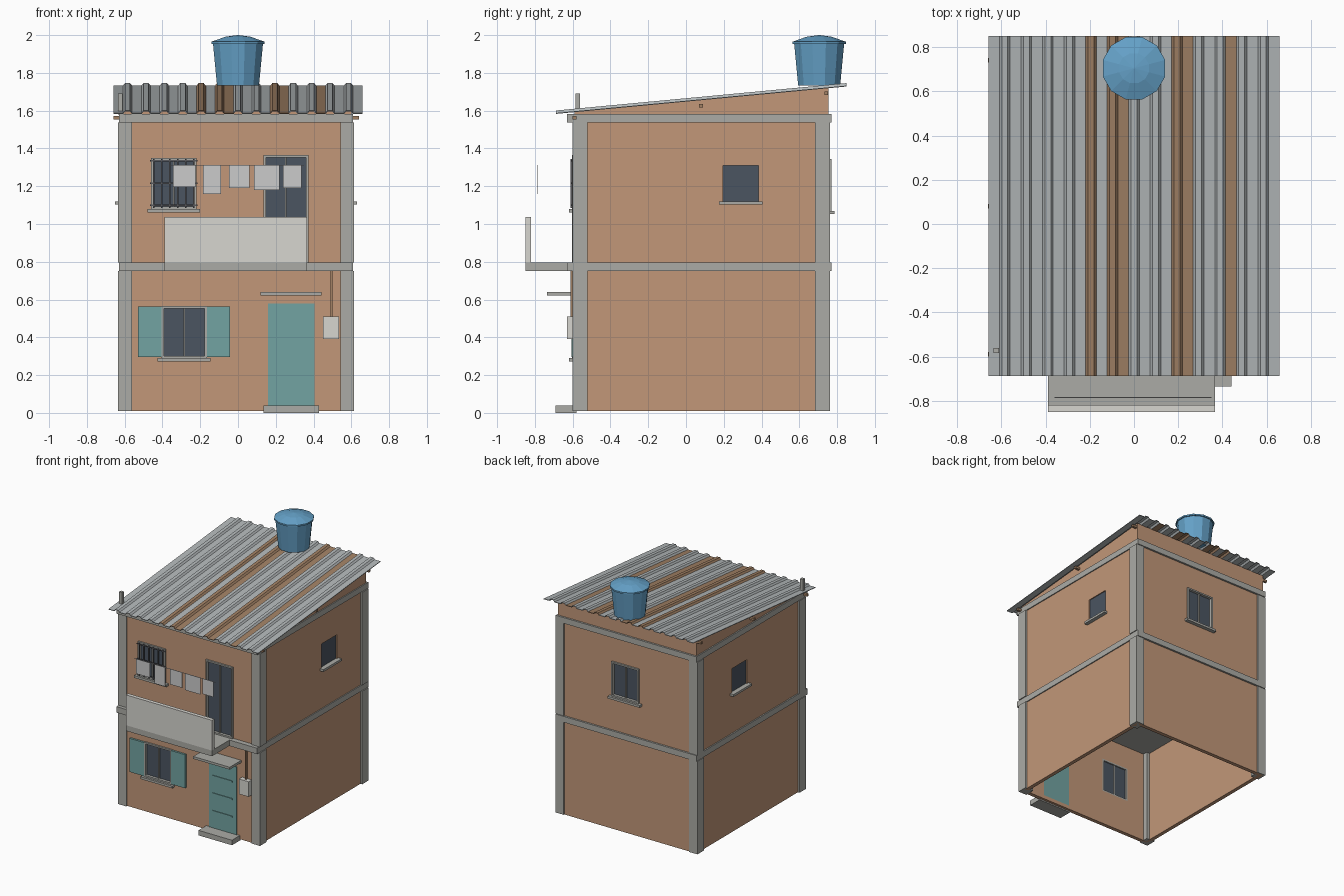
import bpy, bmesh, math

if "Cube" in bpy.data.objects:
    bpy.data.objects.remove(bpy.data.objects["Cube"])


def mat(name, rgb):
    m = bpy.data.materials.new(name)
    m.diffuse_color = (*rgb, 1)
    m.use_nodes = True
    m.node_tree.nodes["Principled BSDF"].inputs["Base Color"].default_value = m.diffuse_color
    return m


BRICK = mat("brick", (0.54, 0.31, 0.19))
CONCRETE = mat("concrete", (0.41, 0.41, 0.38))
PLASTER = mat("plaster", (0.68, 0.67, 0.63))
TEAL = mat("teal_paint", (0.17, 0.37, 0.36))
GLASS = mat("dark_glass", (0.07, 0.09, 0.12))
ZINC = mat("zinc", (0.45, 0.48, 0.49))
RUST = mat("rust", (0.36, 0.22, 0.13))
BLUE = mat("tank_blue", (0.13, 0.36, 0.58))
IRON = mat("iron", (0.1, 0.1, 0.11))
CLOTH = mat("cloth", (0.72, 0.71, 0.70))


def finish(name, bm, *mats):
    me = bpy.data.meshes.new(name)
    bm.to_mesh(me)
    bm.free()
    for m in mats:
        me.materials.append(m)
    ob = bpy.data.objects.new(name, me)
    bpy.context.collection.objects.link(ob)
    return ob


# each box is (x0, x1, y0, y1, z0, z1)
def boxes(name, m, *items):
    bm = bmesh.new()
    for b in items:
        lo = [min(b[i], b[i + 1]) for i in (0, 2, 4)]
        hi = [max(b[i], b[i + 1]) for i in (0, 2, 4)]
        for v in bmesh.ops.create_cube(bm, size=1)["verts"]:
            v.co = [lo[i] if v.co[i] < 0 else hi[i] for i in range(3)]
    return finish(name, bm, m)


def cut(ob, *items):
    for b in items:
        cutter = boxes("cutter", BRICK, b)
        cutter.hide_render = True
        mod = ob.modifiers.new("cut", 'BOOLEAN')
        mod.operation, mod.solver, mod.object = 'DIFFERENCE', 'EXACT', cutter
        bpy.context.view_layer.objects.active = ob
        bpy.ops.object.modifier_apply(modifier=mod.name)
        bpy.data.objects.remove(cutter)


# wall faces; box on a wall given as along u, outward depth d, and z
X0, X1, Y0, Y1 = -0.62, 0.60, -0.59, 0.755
T = 0.03


def on(side, u0, u1, d0, d1, z0, z1):
    if side == "front":
        return (u0, u1, Y0 - d0, Y0 - d1, z0, z1)
    if side == "back":
        return (u0, u1, Y1 + d0, Y1 + d1, z0, z1)
    if side == "right":
        return (X1 + d0, X1 + d1, u0, u1, z0, z1)
    return (X0 - d0, X0 - d1, u0, u1, z0, z1)


def hole(side, u0, u1, z0, z1):
    return on(side, u0, u1, -0.06, 0.03, z0, z1)


def window(name, side, u0, u1, z0, z1, frame=True, sill=True):
    boxes(name + "_glass", GLASS, on(side, u0, u1, -0.02, -0.008, z0, z1))
    if frame:
        f, c = 0.012, (u0 + u1) / 2
        boxes(name + "_frame", CONCRETE,
              on(side, u0, u0 + f, -T, 0.014, z0, z1),
              on(side, u1 - f, u1, -T, 0.014, z0, z1),
              on(side, u0 + f, u1 - f, -T, 0.014, z1 - f, z1),
              on(side, u0 + f, u1 - f, -T, 0.014, z0, z0 + f),
              on(side, c - 0.004, c + 0.004, -0.025, 0.005, z0 + f, z1 - f))
    if sill:
        boxes(name + "_sill", CONCRETE,
              on(side, u0 - 0.02, u1 + 0.02, -0.01, 0.03, z0 - 0.018, z0))


# openings: side, u0, u1, z0, z1
LOW_WIN = ("front", -0.405, -0.165, 0.29, 0.565)
DOOR = ("front", 0.16, 0.405, 0.04, 0.58)
BAR_WIN = ("front", -0.46, -0.22, 1.08, 1.35)
BALC_DOOR = ("front", 0.135, 0.372, 0.797, 1.365)
RIGHT_WIN = ("right", 0.195, 0.385, 1.12, 1.31)
LEFT_WIN = ("left", 0.12, 0.31, 1.12, 1.31)
BACK_WIN = ("back", -0.12, 0.12, 1.07, 1.345)

# brick shells
for name, z0, z1, holes in (("ground_floor_walls", 0.01, 0.76, (LOW_WIN, DOOR)),
                            ("upper_floor_walls", 0.785, 1.55,
                             (BAR_WIN, BALC_DOOR, RIGHT_WIN, LEFT_WIN, BACK_WIN))):
    w = boxes(name, BRICK, (X0, X1, Y0, Y1, z0, z1))
    cut(w, (X0 + T, X1 - T, Y0 + T, Y1 - T, z0 - 0.1, z1 + 0.1), *[hole(*h) for h in holes])

# concrete structure
boxes("corner_columns", CONCRETE,
      *[(x, x + 0.073, y, y + 0.08, z0, z1)
        for x in (-0.635, 0.542) for y in (-0.602, 0.683)
        for z0, z1 in ((0.01, 0.75), (0.797, 1.537))])
boxes("floor_slab", CONCRETE, (-0.63, 0.608, -0.63, 0.77, 0.75, 0.797))
boxes("ring_beam", CONCRETE, (-0.63, 0.608, -0.63, 0.77, 1.537, 1.583))
boxes("column_stub", CONCRETE, (-0.636, -0.612, -0.585, -0.562, 1.58, 1.692))


def roof_z(y):
    return 1.588 + (y + 0.688) * 0.0942


# sloping brick infill under the roof
bm = bmesh.new()
prof = [(Y0, 1.583), (Y1, 1.583), (Y1, roof_z(Y1) - 0.002), (Y0, roof_z(Y0) - 0.002)]
f = bm.faces.new([bm.verts.new((X0, y, z)) for y, z in prof])
ext = bmesh.ops.extrude_face_region(bm, geom=[f])["geom"]
bmesh.ops.translate(bm, vec=(X1 - X0, 0, 0),
                    verts=[v for v in ext if isinstance(v, bmesh.types.BMVert)])
bmesh.ops.recalc_face_normals(bm, faces=bm.faces)
finish("gable_infill", bm, BRICK)

# roof battens
boxes("roof_battens", RUST,
      *[(-0.66, 0.64, y - 0.01, y + 0.01, z - 0.009, z + 0.009)
        for y, z in ((-0.59, 1.563), (0.08, 1.627), (0.742, 1.692))])

# corrugated roof with some rusty ribs
bm = bmesh.new()
N, W, H, S = 27, 1.316 / 27, 0.013, 0.011
RUSTY = {9, 11, 12, 17, 18, 22}
pts = [(-0.658, 0, 0)]
for i in range(N):
    x = -0.658 + i * W
    if i % 2:
        pts += [(x + S, H, i), (x + W - S, H, i)]
    pts.append((x + W, 0, i))
rows = [[bm.verts.new((x, y, roof_z(y) + h)) for y in (-0.688, 0.85)] for x, h, _ in pts]
for a, b, p in zip(rows, rows[1:], pts[1:]):
    bm.faces.new((a[0], b[0], b[1], a[1])).material_index = int(p[2] in RUSTY)
roof = finish("corrugated_roof", bm, ZINC, RUST)
sol = roof.modifiers.new("thickness", 'SOLIDIFY')
sol.thickness, sol.offset = 0.005, -1


# water tank and lid
def lathe(name, m, prof, x, y, n=12):
    bm = bmesh.new()
    rings = [[bm.verts.new((x + r * math.cos(2 * math.pi * (k + 0.5) / n),
                            y + r * math.sin(2 * math.pi * (k + 0.5) / n), z))
              for k in range(n)] for r, z in prof]
    for a, b in zip(rings, rings[1:]):
        for k in range(n):
            bm.faces.new((a[k], a[(k + 1) % n], b[(k + 1) % n], b[k]))
    bm.faces.new(rings[0][::-1])
    bm.faces.new(rings[-1])
    return finish(name, bm, m)


lathe("water_tank", BLUE, [(0.115, 1.733), (0.137, 1.955)], 0, 0.705)
lathe("tank_lid", BLUE, [(0.146, 1.953), (0.146, 1.965), (0.07, 1.991), (0.004, 2.0)], 0, 0.705)

# windows and balcony door
window("lower_window", *LOW_WIN)
window("barred_window", *BAR_WIN)
window("back_window", *BACK_WIN)
window("right_window", *RIGHT_WIN, frame=False)
window("left_window", *LEFT_WIN, frame=False)
window("balcony_door", *BALC_DOOR, sill=False)
boxes("window_bars", IRON,
      *[on("front", x - 0.004, x + 0.004, 0.014, 0.022, 1.085, 1.345)
        for x in [-0.445 + 0.042 * k for k in range(6)]],
      *[on("front", -0.465, -0.215, 0.014, 0.02, z - 0.004, z + 0.004)
        for z in (1.1, 1.215, 1.335)])
boxes("shutters", TEAL, on("front", -0.53, -0.405, 0, 0.016, 0.295, 0.562),
      on("front", -0.165, -0.042, 0, 0.016, 0.295, 0.562))

# front door, step and awning
boxes("front_door", TEAL, on("front", 0.16, 0.405, -0.028, 0.006, 0.04, 0.58))
boxes("door_battens", TEAL, *[on("front", 0.195, 0.37, 0.006, 0.011, z, z + 0.01)
                              for z in (0.17, 0.31, 0.45)])
boxes("door_step", CONCRETE, (0.135, 0.43, -0.69, -0.58, 0, 0.04))
boxes("door_awning", CONCRETE, (0.12, 0.442, -0.735, -0.585, 0.622, 0.641))

# electric meter
boxes("meter_box", PLASTER, on("front", 0.45, 0.535, 0, 0.04, 0.39, 0.51))
boxes("meter_conduit", RUST, on("front", 0.49, 0.5, 0.005, 0.022, 0.51, 0.75))

# balcony
boxes("balcony_slab", CONCRETE, (-0.39, 0.366, -0.85, -0.6, 0.752, 0.797))
boxes("balcony_parapet", PLASTER, (-0.39, 0.366, -0.85, -0.82, 0.797, 1.038))

# washing line
boxes("washing_line", CLOTH, (-0.36, 0.35, -0.787, -0.784, 1.31, 1.313))
boxes("laundry", CLOTH,
      *[(a, b, -0.787, -0.784, z, 1.31) for a, b, z in
        ((-0.345, -0.225, 1.195), (-0.185, -0.09, 1.16), (-0.047, 0.06, 1.19),
         (0.085, 0.22, 1.18), (0.237, 0.335, 1.19))])
